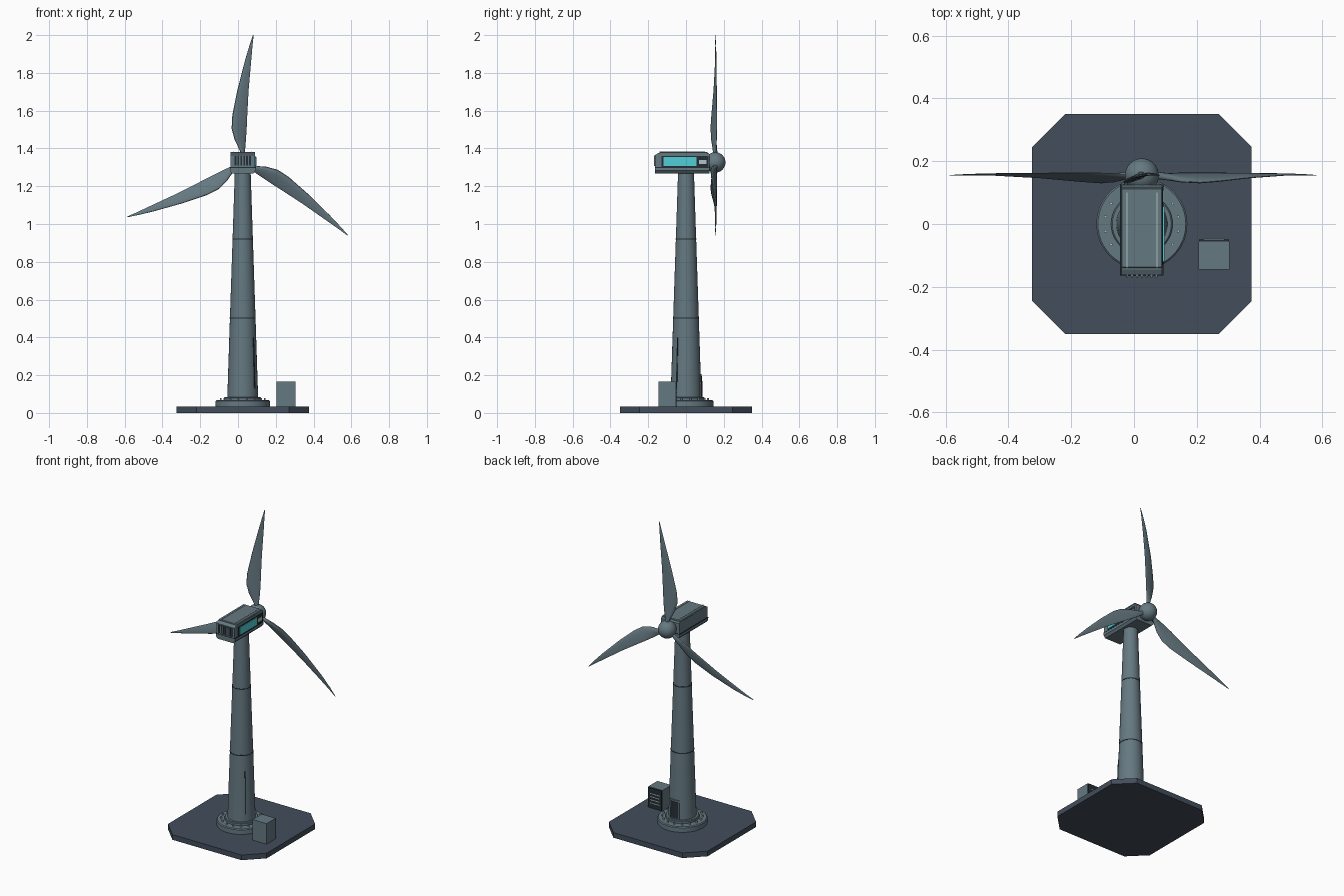
import bpy, bmesh, math
from mathutils import Matrix, Vector

if "Cube" in bpy.data.objects:
    bpy.data.objects.remove(bpy.data.objects["Cube"], do_unlink=True)


def material(name, rgb):
    m = bpy.data.materials.new(name)
    m.use_nodes = True
    m.diffuse_color = (*rgb, 1)
    m.node_tree.nodes["Principled BSDF"].inputs["Base Color"].default_value = (*rgb, 1)
    return m


STEEL = material("blue grey steel", (0.13, 0.19, 0.22))
SLAB = material("dark slate", (0.055, 0.075, 0.105))
DARK = material("near black", (0.018, 0.027, 0.034))
TEAL = material("bright teal", (0.08, 0.62, 0.68))
PALE = material("pale grey", (0.45, 0.55, 0.57))
CX = 0.025                      # tower axis
HUB = Vector((CX, 0.155, 1.326))


def finish(name, bm, mat, smooth=False, bevel=0):
    bmesh.ops.recalc_face_normals(bm, faces=bm.faces)
    me = bpy.data.meshes.new(name)
    bm.to_mesh(me)
    bm.free()
    ob = bpy.data.objects.new(name, me)
    bpy.context.collection.objects.link(ob)
    me.materials.append(mat)
    if bevel:
        mod = ob.modifiers.new("bevel", "BEVEL")
        mod.width, mod.segments = bevel, 1
    if smooth:
        bpy.ops.object.select_all(action='DESELECT')
        ob.select_set(True)
        bpy.context.view_layer.objects.active = ob
        bpy.ops.object.shade_smooth_by_angle(angle=math.radians(35))
    return ob


def add_box(bm, x, y, z):
    size = [b - a for a, b in (x, y, z)]
    mid = [(a + b) / 2 for a, b in (x, y, z)]
    bmesh.ops.create_cube(bm, size=1, matrix=Matrix.Translation(mid) @ Matrix.Diagonal((*size, 1)))


def boxes(name, mat, *specs, bevel=0):
    bm = bmesh.new()
    for spec in specs:
        add_box(bm, *spec)
    return finish(name, bm, mat, bevel=bevel)


def prism(name, mat, outline, axis, length):
    """Extrude a closed outline of 3D points along an axis vector."""
    bm = bmesh.new()
    face = bm.faces.new([bm.verts.new(p) for p in outline])
    out = bmesh.ops.extrude_face_region(bm, geom=[face])
    verts = [v for v in out["geom"] if isinstance(v, bmesh.types.BMVert)]
    bmesh.ops.translate(bm, verts=verts, vec=Vector(axis) * length)
    return finish(name, bm, mat)


def lathe(name, mat, profile, segments=48):
    """Revolve (radius, height) pairs round the tower axis."""
    bm = bmesh.new()
    rings = []
    for r, z in profile:
        rings.append([bm.verts.new((CX + r * math.cos(a), r * math.sin(a), z))
                      for a in (math.tau * i / segments for i in range(segments))])
    loft(bm, rings)
    return finish(name, bm, mat, smooth=True)


def loft(bm, rings):
    n = len(rings[0])
    for lo, hi in zip(rings, rings[1:]):
        for i in range(n):
            bm.faces.new((lo[i], lo[(i + 1) % n], hi[(i + 1) % n], hi[i]))
    bm.faces.new(rings[0])
    bm.faces.new(rings[-1])


def tower_radius(z):
    return 0.082 - 0.040 * (z - 0.08) / 1.19


# Ground slab with cut corners
h, c = 0.35, 0.245
slab = [(h, -c), (h, c), (c, h), (-c, h), (-h, c), (-h, -c), (-c, -h), (c, -h)]
prism("ground_slab", SLAB, [(CX + x, y, 0) for x, y in slab], (0, 0, 1), 0.033)

# Foundation, flange, tower and its joint bands
lathe("foundation_ring", STEEL, [(0.145, 0.03), (0.145, 0.062), (0.14, 0.067)])
lathe("tower_flange", STEEL, [(0.098, 0.06), (0.098, 0.08), (0.094, 0.084)])
lathe("tower", STEEL, [(0.082, 0.07), (tower_radius(0.5), 0.5),
                       (tower_radius(0.92), 0.92), (0.042, 1.275)])
for i, z in enumerate((0.502, 0.921)):
    r = tower_radius(z) + 0.001
    lathe(f"joint_band_{i + 1}", DARK, [(r, z - 0.003), (r, z + 0.003)])

# Anchor bolts
bm = bmesh.new()
for i in range(16):
    a = math.tau * (i + 0.5) / 16
    spot = (CX + 0.118 * math.cos(a), 0.118 * math.sin(a), 0.072)
    bmesh.ops.create_cone(bm, cap_ends=True, segments=6, radius1=0.005, radius2=0.005,
                          depth=0.016, matrix=Matrix.Translation(spot))
finish("anchor_bolts", bm, PALE)


def tower_plate(name, mat, angle, half, z0, z1, lift):
    """Thin curved plate lying on the tower wall."""
    bm = bmesh.new()
    rings = []
    for z in (z0, z1):
        pts = []
        for grow, order in ((lift, range(-3, 4)), (-0.004, range(3, -4, -1))):
            for k in order:
                a = math.radians(angle + half * k / 3)
                r = tower_radius(z) + grow
                pts.append(bm.verts.new((CX + r * math.cos(a), r * math.sin(a), z)))
        rings.append(pts)
    loft(bm, rings)
    return finish(name, bm, mat)


# Service door at the back and cable conduit
tower_plate("door_frame", STEEL, 90, 22, 0.084, 0.205, 0.005)
tower_plate("door_panel", DARK, 90, 17, 0.09, 0.195, 0.007)
tower_plate("cable_conduit", DARK, -38, 2, 0.13, 0.40, 0.003)

# Control cabinet with louvred back
boxes("cabinet", STEEL, ((0.205, 0.305), (-0.145, -0.055), (0.033, 0.165)))
boxes("cabinet_back", DARK, ((0.207, 0.303), (-0.055, -0.049), (0.035, 0.163)))
boxes("cabinet_louvres", PALE, *[((0.222, 0.288), (-0.049, -0.047), (z, z + 0.005))
                                 for z in (0.065, 0.085, 0.105, 0.125)])

# Nacelle: lower tray, main housing, lid
x0, x1 = CX - 0.068, CX + 0.068
tray = [(x0 + 0.012, 1.268), (x1 - 0.012, 1.268), (x1, 1.282), (x1, 1.3), (x0, 1.3), (x0, 1.282)]
prism("nacelle_tray", STEEL, [(x, -0.163, z) for x, z in tray], (0, 1, 0), 0.288)
side = [(-0.163, 1.298), (0.125, 1.298), (0.125, 1.368), (0.118, 1.376), (-0.145, 1.376), (-0.163, 1.366)]
prism("nacelle_housing", STEEL, [(x0 + 0.003, y, z) for y, z in side], (1, 0, 0), 0.13)
boxes("nacelle_lid", STEEL, ((x0 + 0.002, x1 - 0.002), (-0.14, 0.115), (1.37, 1.382)), bevel=0.003)
boxes("nacelle_seam", DARK, ((x0 - 0.001, x1 + 0.001), (-0.164, 0.126), (1.297, 1.301)))
boxes("lid_rails", PALE, *[((x - 0.0015, x + 0.0015), (-0.14, 0.1), (1.38, 1.385))
                           for x in (CX - 0.048, CX + 0.048)])

# Side window, small side plate and front grille
wx = x1 - 0.004
boxes("window_frame", DARK, ((wx, wx + 0.004), (-0.13, 0.118), (1.302, 1.36)))
boxes("side_window", TEAL, ((wx + 0.002, wx + 0.008), (-0.12, 0.056), (1.307, 1.355)))
boxes("side_plate", PALE, ((wx + 0.002, wx + 0.006), (0.068, 0.108), (1.318, 1.34)))
boxes("grille_back", DARK, ((x0 + 0.022, x1 - 0.022), (-0.166, -0.16), (1.31, 1.36)))
boxes("grille_slats", STEEL, *[((x - 0.003, x + 0.003), (-0.17, -0.163), (1.308, 1.362))
                               for x in (CX + 0.0155 * k for k in range(-3, 4))])

# Spinner and shaft
bm = bmesh.new()
bmesh.ops.create_uvsphere(bm, u_segments=32, v_segments=20, radius=0.054,
                          matrix=Matrix.Translation(HUB))
finish("hub_spinner", bm, STEEL, smooth=True)
bm = bmesh.new()
bmesh.ops.create_cone(bm, cap_ends=True, segments=32, radius1=0.04, radius2=0.04, depth=0.04,
                      matrix=Matrix.Translation(HUB - Vector((0, 0.03, 0))) @ Matrix.Rotation(math.pi / 2, 4, 'X'))
finish("rotor_shaft", bm, DARK, smooth=True)

# Blades: span, leading edge, trailing edge, half thickness, twist slope
STATIONS = [(0.03, -0.012, 0.012, 0.012, 0.0), (0.06, -0.014, 0.012, 0.011, 0.2),
            (0.12, -0.043, 0.017, 0.009, 0.4), (0.18, -0.059, 0.021, 0.008, 0.38),
            (0.25, -0.055, 0.024, 0.007, 0.33), (0.38, -0.029, 0.031, 0.005, 0.24),
            (0.54, 0.012, 0.045, 0.003, 0.12), (0.62, 0.036, 0.052, 0.002, 0.05),
            (0.674, 0.054, 0.058, 0.001, 0.0)]
SECTION = 16
for n in range(3):
    spin = Matrix.Translation(HUB) @ Matrix.Rotation(math.tau * n / 3, 4, 'Y')
    bm = bmesh.new()
    rings = []
    for s, lead, trail, thick, twist in STATIONS:
        mid, half = (lead + trail) / 2, (trail - lead) / 2
        ring = []
        for i in range(SECTION):
            a = math.tau * i / SECTION
            t = half * math.cos(a)
            y = thick * math.sin(a) * (1 - 0.4 * math.cos(a)) + (mid + t) * twist
            ring.append(bm.verts.new(spin @ Vector((mid + t, y, s))))
        rings.append(ring)
    loft(bm, rings)
    finish(f"blade_{n + 1}", bm, STEEL, smooth=True)
